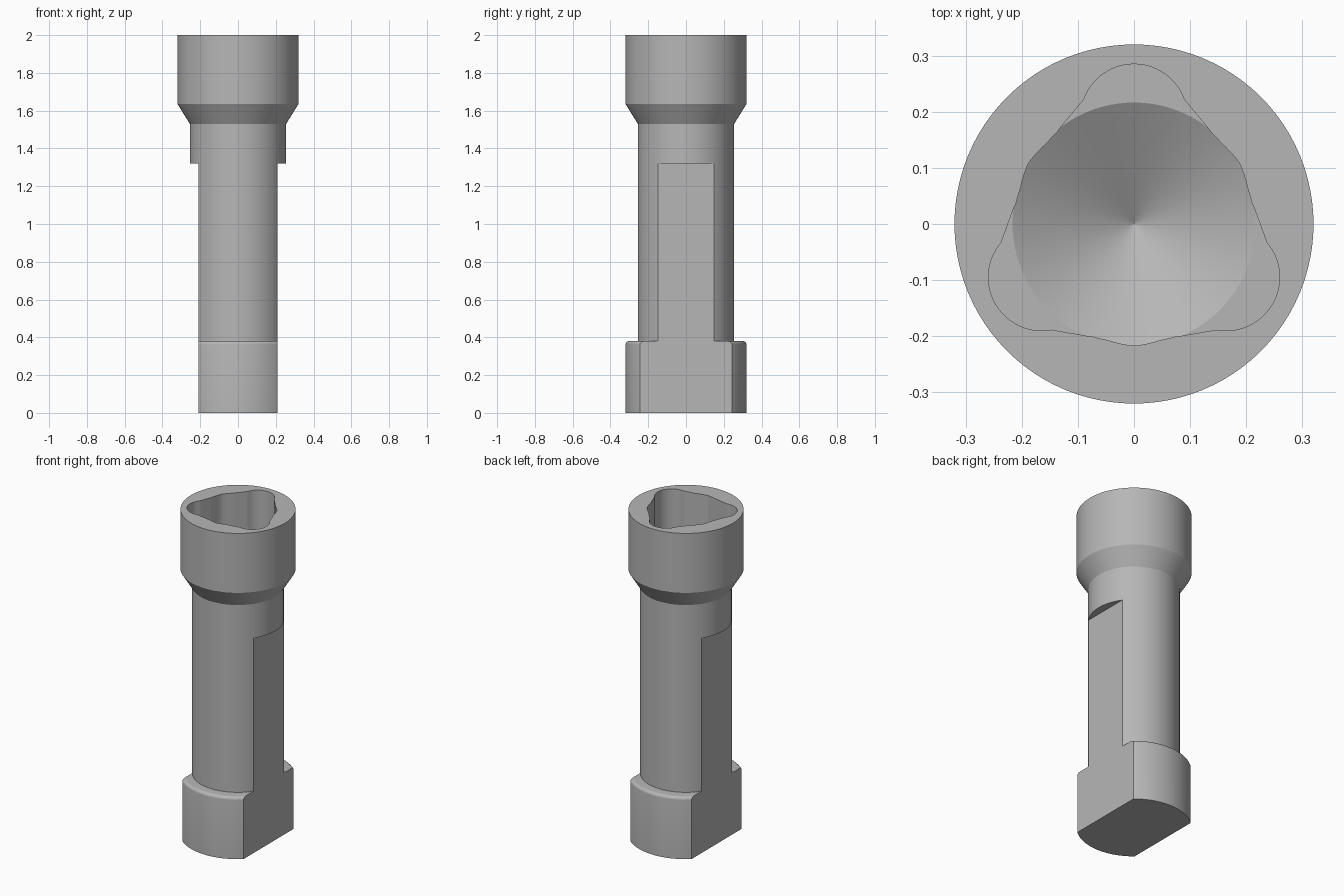
import bpy
import bmesh
import math

SEGMENTS = 96
TAU = 2 * math.pi

default_cube = bpy.data.objects.get("Cube")
if default_cube:
    bpy.data.objects.remove(default_cube, do_unlink=True)

# Plain grey metal
steel = bpy.data.materials.new("grey_steel")
steel.use_nodes = True
grey = (0.47, 0.47, 0.47, 1)
steel.diffuse_color = grey
steel.node_tree.nodes["Principled BSDF"].inputs["Base Color"].default_value = grey


def finish(name, bm):
    bmesh.ops.remove_doubles(bm, verts=bm.verts, dist=1e-5)
    bmesh.ops.recalc_face_normals(bm, faces=bm.faces)
    mesh = bpy.data.meshes.new(name)
    bm.to_mesh(mesh)
    bm.free()
    mesh.materials.append(steel)
    obj = bpy.data.objects.new(name, mesh)
    bpy.context.collection.objects.link(obj)
    return obj


def loft(name, rings, radius_at, count=SEGMENTS):
    """Stack closed rings; radius_at(ring_radius, angle) gives the outline."""
    bm = bmesh.new()
    loops = []
    for radius, z in rings:
        loop = []
        for i in range(count):
            a = TAU * i / count
            r = radius_at(radius, a)
            loop.append(bm.verts.new((r * math.cos(a), r * math.sin(a), z)))
        loops.append(loop)
    for low, high in zip(loops, loops[1:]):
        for i in range(count):
            j = (i + 1) % count
            bm.faces.new((low[i], low[j], high[j], high[i]))
    bm.faces.new(loops[0][::-1])
    bm.faces.new(loops[-1])
    return finish(name, bm)


def box(name, low, high):
    bm = bmesh.new()
    bmesh.ops.create_cube(bm, size=1)
    for v in bm.verts:
        for k in range(3):
            v.co[k] = high[k] if v.co[k] > 0 else low[k]
    return finish(name, bm)


def cut(target, cutter):
    mod = target.modifiers.new("cut", "BOOLEAN")
    mod.operation = "DIFFERENCE"
    mod.solver = "EXACT"
    mod.object = cutter
    bpy.context.view_layer.objects.active = target
    bpy.ops.object.modifier_apply(modifier=mod.name)
    bpy.data.objects.remove(cutter, do_unlink=True)


def round_outline(radius, angle):
    return radius


# Three-lobed socket outline: lobe arc, then an eased valley between lobes
VALLEY = [(22, 0.239), (27, 0.229), (33, 0.2205), (40, 0.2135), (47, 0.212), (60, 0.217)]


def lobed_outline(scale, angle):
    phi = math.degrees(angle) - 90
    phi = abs((phi + 60) % 120 - 60)
    if phi <= 22:
        s, c = math.sin(math.radians(phi)), math.cos(math.radians(phi))
        return scale * (0.19 * c + math.sqrt(0.095 ** 2 - (0.19 * s) ** 2))
    for (a, ra), (b, rb) in zip(VALLEY, VALLEY[1:]):
        if phi <= b + 1e-6:
            return scale * (ra + (rb - ra) * (phi - a) / (b - a))


# Turned body: foot flange with rounded rim, shaft, flared head
FILLET = 0.018
rim = []
for i in range(6):
    t = math.pi / 2 * i / 5
    rim.append((0.32 - FILLET + FILLET * math.cos(t), 0.38 - FILLET + FILLET * math.sin(t)))
profile = [(0.32, 0)] + rim + [(0.255, 0.38), (0.255, 1.53), (0.32, 1.635), (0.32, 2)]
body = loft("socket_body", profile, round_outline)

# Flats on both sides of foot and shaft
for side in (-1, 1):
    xs = sorted((side * 0.208, side * 0.6))
    cut(body, box("flat_cutter", (xs[0], -0.6, -0.2), (xs[1], 0.6, 1.32)))

# Lobed recess, then the drilled cone under its floor
FLOOR = 1.65
cut(body, loft("recess_cutter", [(1, FLOOR), (1, 2.2)], lobed_outline, 180))
drill = [(0.0005, FLOOR - 0.125), (0.13, FLOOR - 0.05), (0.2165, FLOOR), (0.2165, FLOOR + 0.02)]
cut(body, loft("drill_cutter", drill, round_outline))

# Smooth round walls, crisp edges
for obj in bpy.context.selected_objects:
    obj.select_set(False)
body.select_set(True)
bpy.context.view_layer.objects.active = body
bpy.ops.object.shade_smooth_by_angle(angle=math.radians(25))
